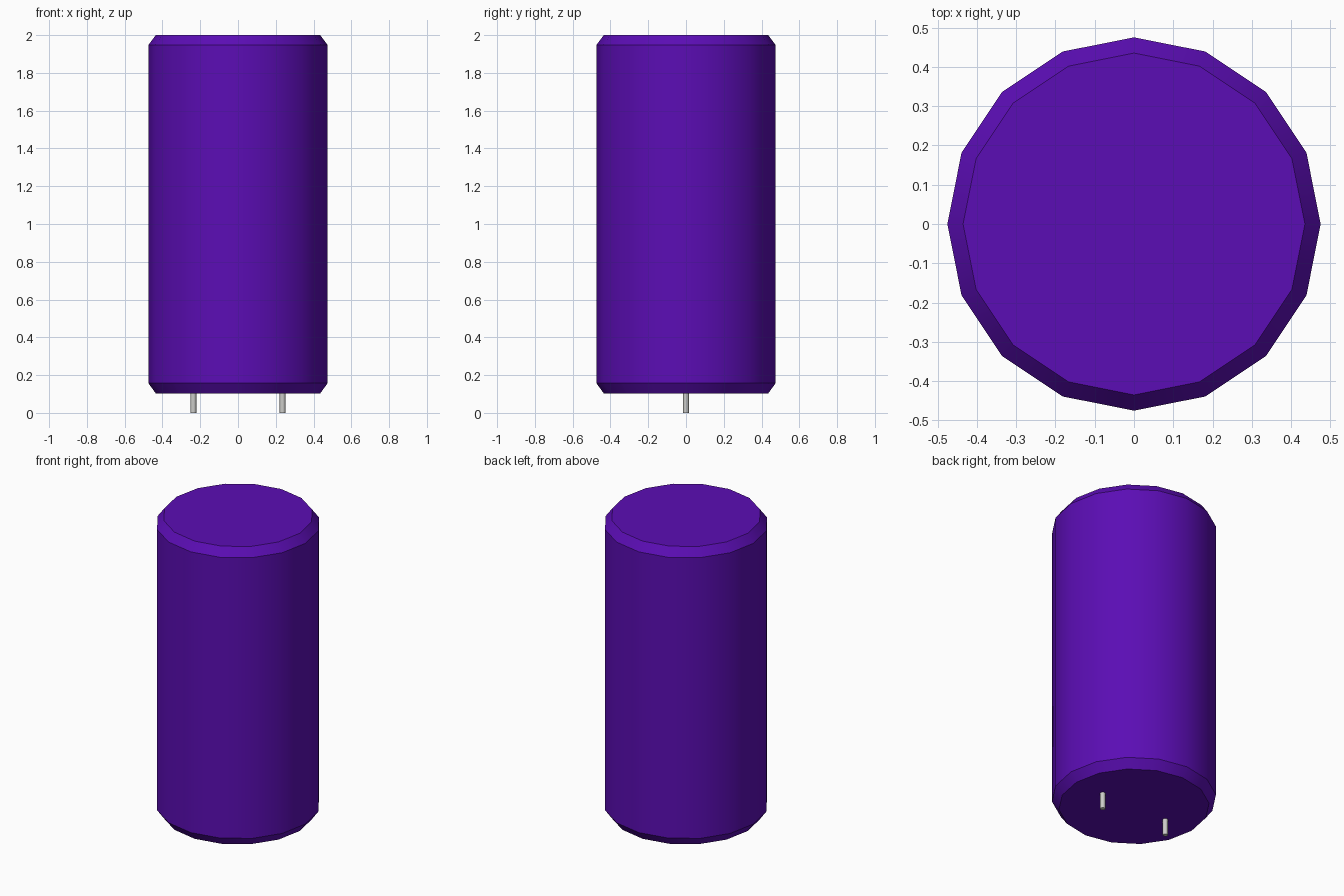
import bpy, bmesh, math

cube = bpy.data.objects.get("Cube")
if cube:
    bpy.data.objects.remove(cube, do_unlink=True)


def make_material(name, color, metallic=0.0):
    mat = bpy.data.materials.new(name)
    mat.use_nodes = True
    mat.diffuse_color = color
    bsdf = next(n for n in mat.node_tree.nodes if n.type == 'BSDF_PRINCIPLED')
    bsdf.inputs["Base Color"].default_value = color
    bsdf.inputs["Metallic"].default_value = metallic
    return mat


def lathe(name, profile, sides, mat, x=0.0):
    """Capped solid of revolution from (radius, height) pairs, bottom to top."""
    bm = bmesh.new()
    rings = []
    for r, z in profile:
        angles = [2 * math.pi * i / sides for i in range(sides)]
        rings.append([bm.verts.new((r * math.cos(a), r * math.sin(a), z)) for a in angles])
    for low, high in zip(rings, rings[1:]):
        for i in range(sides):
            j = (i + 1) % sides
            bm.faces.new((low[i], low[j], high[j], high[i]))
    bm.faces.new(rings[0][::-1])
    bm.faces.new(rings[-1])
    mesh = bpy.data.meshes.new(name)
    bm.to_mesh(mesh)
    bm.free()
    mesh.materials.append(mat)
    obj = bpy.data.objects.new(name, mesh)
    obj.location.x = x
    bpy.context.collection.objects.link(obj)
    bpy.ops.object.select_all(action='DESELECT')
    obj.select_set(True)
    bpy.context.view_layer.objects.active = obj
    bpy.ops.object.shade_smooth_by_angle(angle=math.radians(30))
    return obj


purple = make_material("purple sleeve", (0.105, 0.004, 0.46, 1))
metal = make_material("light grey metal", (0.60, 0.60, 0.58, 1))

# Can with chamfered rims
lathe("capacitor_body", [(0.435, 0.103), (0.475, 0.158), (0.475, 1.947), (0.435, 2.0)], 16, purple)

# Pair of leads, sunk slightly into the base
for side, x in (("left", 0.236), ("right", -0.236)):
    lathe(f"{side}_lead", [(0.015, 0.0), (0.015, 0.12)], 16, metal, x)
